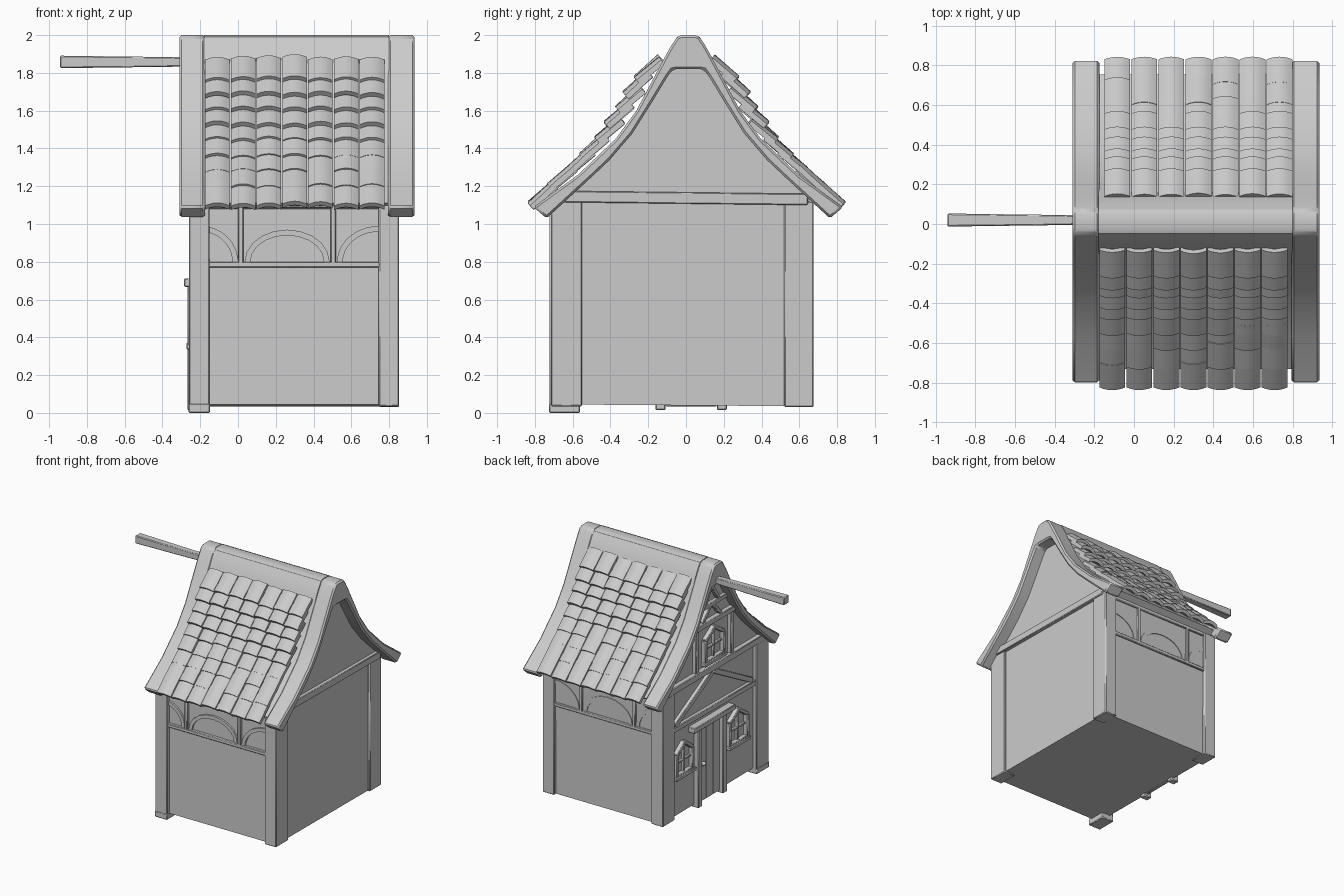
import bpy, bmesh, math, random
from mathutils import Vector, Matrix

if "Cube" in bpy.data.objects:
    bpy.data.objects.remove(bpy.data.objects["Cube"])

random.seed(4)
YC = 0.012  # ridge line in y


def finish(name, bm, bevel=0.0):
    bmesh.ops.recalc_face_normals(bm, faces=bm.faces)
    me = bpy.data.meshes.new(name)
    bm.to_mesh(me)
    bm.free()
    ob = bpy.data.objects.new(name, me)
    bpy.context.collection.objects.link(ob)
    if bevel:
        m = ob.modifiers.new("bevel", 'BEVEL')
        m.width, m.segments, m.limit_method = bevel, 1, 'ANGLE'
    return ob


def prism(name, pts, a, b, axis='x', bevel=0.0):
    """Extrude a 2D outline from a to b: (y,z) outline along x, or (x,z) along y."""
    bm = bmesh.new()
    co = (lambda t, p: (t, p[0], p[1])) if axis == 'x' else (lambda t, p: (p[0], t, p[1]))
    va = [bm.verts.new(co(a, p)) for p in pts]
    vb = [bm.verts.new(co(b, p)) for p in pts]
    bm.faces.new(va)
    bm.faces.new(vb[::-1])
    for i in range(len(pts)):
        j = (i + 1) % len(pts)
        bm.faces.new((va[i], va[j], vb[j], vb[i]))
    return finish(name, bm, bevel)


def bar(name, p, q, w, a, b, axis='x', bevel=0.005):
    p, q = Vector(p), Vector(q)
    d = (q - p).normalized()
    n = Vector((-d.y, d.x)) * w / 2
    return prism(name, [p - n, q - n, q + n, p + n], a, b, axis, bevel)


def box(name, x, y, z, bevel=0.006):
    return prism(name, [(y[0], z[0]), (y[1], z[0]), (y[1], z[1]), (y[0], z[1])], x[0], x[1], 'x', bevel)


def mirrored(half):
    return [(YC + y, z) for y, z in half] + [(YC - y, z) for y, z in reversed(half)]


# roof shell: raised verges at both ends, recessed tile bed between
outer = [(.035, 2.0), (.06, 1.99), (.09, 1.945), (.118, 1.895), (.185, 1.77), (.275, 1.60),
         (.385, 1.45), (.585, 1.26), (.82, 1.09)]
inner = [(.03, 1.82), (.06, 1.82), (.085, 1.815), (.11, 1.78), (.195, 1.64), (.295, 1.48),
         (.415, 1.34), (.51, 1.25), (.75, 1.03)]
bed = [outer[i] if i < 4 else tuple(Vector(outer[i]).lerp(Vector(inner[i]), .35)) for i in range(9)]
bed[8] = tuple(Vector(bed[7]).lerp(Vector(bed[8]), .78))
under = inner[:8] + [tuple(Vector(inner[7]).lerp(Vector(inner[8]), .78))]


def shell(top, low):
    # right half from ridge to eave, back under the roof, then the left half
    pts = [(YC - y, z) for y, z in reversed(top)] + [(YC + y, z) for y, z in top]
    return pts + [(YC + y, z) for y, z in reversed(low)] + [(YC - y, z) for y, z in low]


prism("roof_verge_left", shell(outer, inner), -.31, -.175, 'x', .012)
prism("roof_verge_right", shell(outer, inner), .795, .935, 'x', .012)
prism("roof_tile_bed", shell(bed, under), -.18, .80)

# arched roof tile, shared mesh: tail at origin, running up along +y
bm = bmesh.new()
SEG, L, W, T = 6, .17, .13, .028
rows = []
for y in (0, L):
    top, low = [], []
    for i in range(SEG + 1):
        u = i / SEG * 2 - 1
        z = .02 * (1 - u * u)
        top.append(bm.verts.new((u * W / 2, y, z)))
        low.append(bm.verts.new((u * W / 2, y, z - T)))
    rows.append(top + low[::-1])
bm.faces.new(rows[0])
bm.faces.new(rows[1][::-1])
n = len(rows[0])
for i in range(n):
    j = (i + 1) % n
    bm.faces.new((rows[0][i], rows[0][j], rows[1][j], rows[1][i]))
first = finish("roof_tile", bm)
tile_mesh = first.data
bpy.data.objects.remove(first)

tails = [(.265, 1.765), (.325, 1.685), (.365, 1.605), (.425, 1.525), (.475, 1.445),
         (.555, 1.355), (.63, 1.28), (.725, 1.195), (.828, 1.10)]
for side in (-1, 1):
    for k, (y, z) in enumerate(tails):
        for c in range(7):
            ob = bpy.data.objects.new("roof_tile", tile_mesh)
            bpy.context.collection.objects.link(ob)
            x = .3125 + side * (.0125 + (c - 3) * .1365)
            pos = Vector((x, .003 + side * y, z + random.uniform(-.006, .006)))
            turn = Matrix.Rotation(math.pi if side > 0 else 0, 4, 'Z')
            tilt = Matrix.Rotation(math.radians(41 + random.uniform(-2, 2)), 4, 'X')
            ob.matrix_world = Matrix.Translation(pos) @ turn @ tilt

# walls with gables
gable = [(YC + y + .02, z + .02) for y, z in inner[:7]]
gable_l = [(YC - y - .02, z + .02) for y, z in inner[:7]]
prism("house_walls", [(-.69, .045), (.65, .035), (.655, 1.13)] + gable[::-1] + gable_l + [(-.685, 1.13)],
      -.225, .835)

# corner posts (the front left one reaches the ground)
box("corner_post_front_left", (-.26, -.15), (-.722, -.56), (0, 1.12))
box("corner_post_back_left", (-.26, -.15), (.52, .675), (.03, 1.12))
box("corner_post_front_right", (.745, .853), (-.715, -.55), (.035, 1.12))
box("corner_post_back_right", (.745, .853), (.52, .675), (.03, 1.12))
box("front_left_post_foot", (-.262, -.148), (-.725, -.56), (0, .05))

# gable tie beam on the right
bar("right_tie_beam", (-.64, 1.145), (.645, 1.13), .06, .80, .865)

# framing with arches on front and back
for side, a, b in (("front", -.71, -.67), ("back", .63, .668)):
    bar(side + "_rail", (-.16, .785), (.76, .785), .03, a, b, 'y')
    bar(side + "_top_rail", (-.16, 1.10), (.76, 1.10), .03, a, b, 'y')
    for x in (.015, .505):
        bar(side + "_stud", (x, .79), (x, 1.12), .028, a, b, 'y')
    for cx, r, t0, t1 in ((.26, .225, 0, 180), (-.20, .2, 0, 80), (.75, .225, 90, 180)):
        ts = [math.radians(t0 + (t1 - t0) * i / 10) for i in range(11)]
        h = .17 if cx == .26 else .19
        ring = [(cx + r * math.cos(t), .80 + h * math.sin(t)) for t in ts]
        ring += [(cx + (r - .03) * math.cos(t), .80 + (h - .03) * math.sin(t)) for t in reversed(ts)]
        prism(side + "_arch", ring, a + .008, b - .008, 'y')

# timber framing of the entrance gable on the left
A, B = -.255, -.21
bar("entrance_mid_rail", (-.57, .765), (.53, .775), .045, A, B)
bar("entrance_tie_beam", (-.66, 1.11), (.65, 1.11), .055, A - .01, B)
bar("entrance_brace", (.50, .80), (.0, 1.07), .045, A, B)
bar("entrance_brace", (-.52, .80), (-.02, 1.07), .045, A, B)
for y in (.21, -.25):
    bar("gable_stud", (y, 1.13), (y, 1.48), .045, A, B)
bar("gable_collar", (-.30, 1.50), (.29, 1.50), .045, A - .008, B)
bar("gable_upper_collar", (-.19, 1.64), (.20, 1.64), .035, A, B)
for s in (1, -1):
    bar("gable_upper_brace", (YC + s * .12, 1.52), (YC + s * .01, 1.64), .03, A, B)
    bar("gable_king_brace", (YC + s * .09, 1.66), (YC + s * .01, 1.78), .03, A, B)


def window(name, yc, w, z0, z1, peak):
    loop = [(yc - w, z0), (yc + w, z0), (yc + w, z1), (yc, peak), (yc - w, z1)]
    for i in range(5):
        bar(name + "_frame", loop[i], loop[(i + 1) % 5], .03, -.262, B)
    bar(name + "_mullion", (yc, z0), (yc, peak), .016, -.248, B)
    zm = (z0 + z1) / 2 + .02
    bar(name + "_crossbar", (yc - w, zm), (yc + w, zm), .016, -.246, B)
    bar(name + "_sill", (yc - w - .025, z0 - .01), (yc + w + .025, z0 - .01), .03, -.272, B)


window("window_left", .375, .105, .37, .55, .63)
window("window_right", -.335, .115, .36, .55, .63)
window("window_gable", -.02, .12, 1.18, 1.36, 1.44)

# door with jambs, lintel and knob
box("door", (-.238, -.21), (-.11, .165), (.035, .665))
for y in (.075, -.02):
    box("door_plank_strip", (-.243, -.21), (y - .004, y + .004), (.05, .65), 0)
for y in (.19, -.135):
    box("door_jamb", (-.268, -.2), (y - .027, y + .027), (.015, .68))
bar("door_lintel", (-.25, .69), (.29, .69), .045, -.285, B)
bm = bmesh.new()
bmesh.ops.create_uvsphere(bm, u_segments=12, v_segments=8, radius=.018,
                          matrix=Matrix.Translation((-.252, .125, .35)))
finish("door_knob", bm)

# hoist beam poking out below the ridge, thicker at its outer end
bm = bmesh.new()
bmesh.ops.create_cube(bm, size=1)
for v in bm.verts:
    end = v.co.x < 0
    v.co = Vector((-.942 if end else -.15,
                   .02 + v.co.y * (.066 if end else .045),
                   1.858 + v.co.z * (.066 if end else .046)))
finish("hoist_beam", bm, .006)

# smooth the curved surfaces, keep edges sharp
obs = list(bpy.context.collection.objects)
for ob in obs:
    ob.select_set(True)
bpy.context.view_layer.objects.active = obs[0]
bpy.ops.object.shade_smooth_by_angle(angle=math.radians(30))
